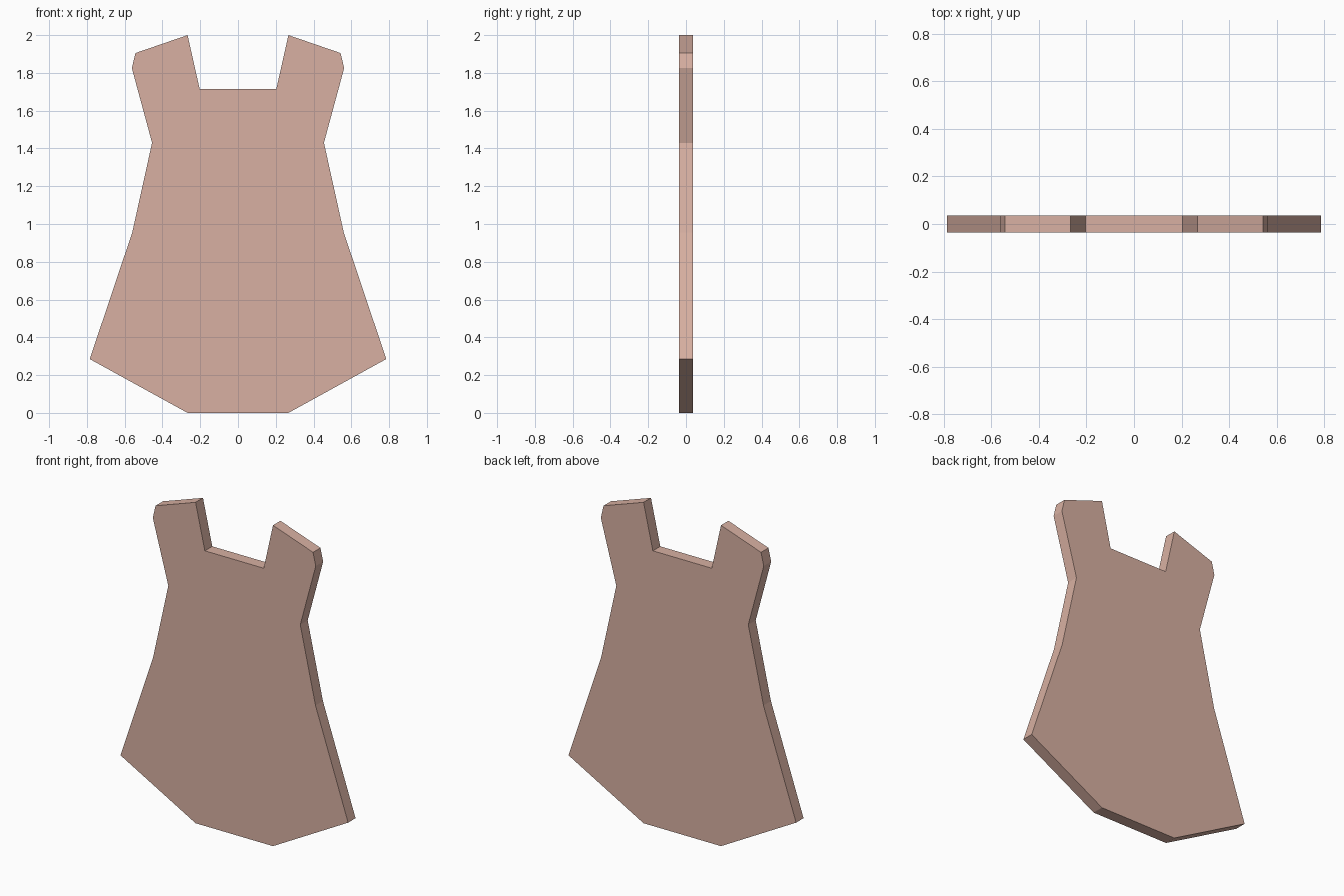
import bpy
import bmesh

if "Cube" in bpy.data.objects:
    bpy.data.objects.remove(bpy.data.objects["Cube"])

THICKNESS = 0.073

# Right half of the front outline (x, z), from hem up to neckline
half = [(0.267, 0.0), (0.785, 0.285), (0.56, 0.955), (0.455, 1.43),
        (0.562, 1.825), (0.543, 1.905), (0.267, 2.0), (0.203, 1.715)]
outline = half + [(-x, z) for x, z in reversed(half)]

# Flat panel: fill the mirrored outline, then extrude it through the thickness
bm = bmesh.new()
front = bm.faces.new([bm.verts.new((x, -THICKNESS / 2, z)) for x, z in outline])
extruded = bmesh.ops.extrude_face_region(bm, geom=[front], use_keep_orig=True)
back_verts = [g for g in extruded["geom"] if isinstance(g, bmesh.types.BMVert)]
bmesh.ops.translate(bm, verts=back_verts, vec=(0, THICKNESS, 0))
bmesh.ops.recalc_face_normals(bm, faces=bm.faces)

mesh = bpy.data.meshes.new("dress_panel")
bm.to_mesh(mesh)
bm.free()

# Single dusty pink colour
pink = bpy.data.materials.new("dusty_pink")
pink.diffuse_color = (0.686, 0.434, 0.361, 1.0)
pink.use_nodes = True
pink.node_tree.nodes["Principled BSDF"].inputs["Base Color"].default_value = pink.diffuse_color
mesh.materials.append(pink)

panel = bpy.data.objects.new("dress_panel", mesh)
bpy.context.collection.objects.link(panel)
